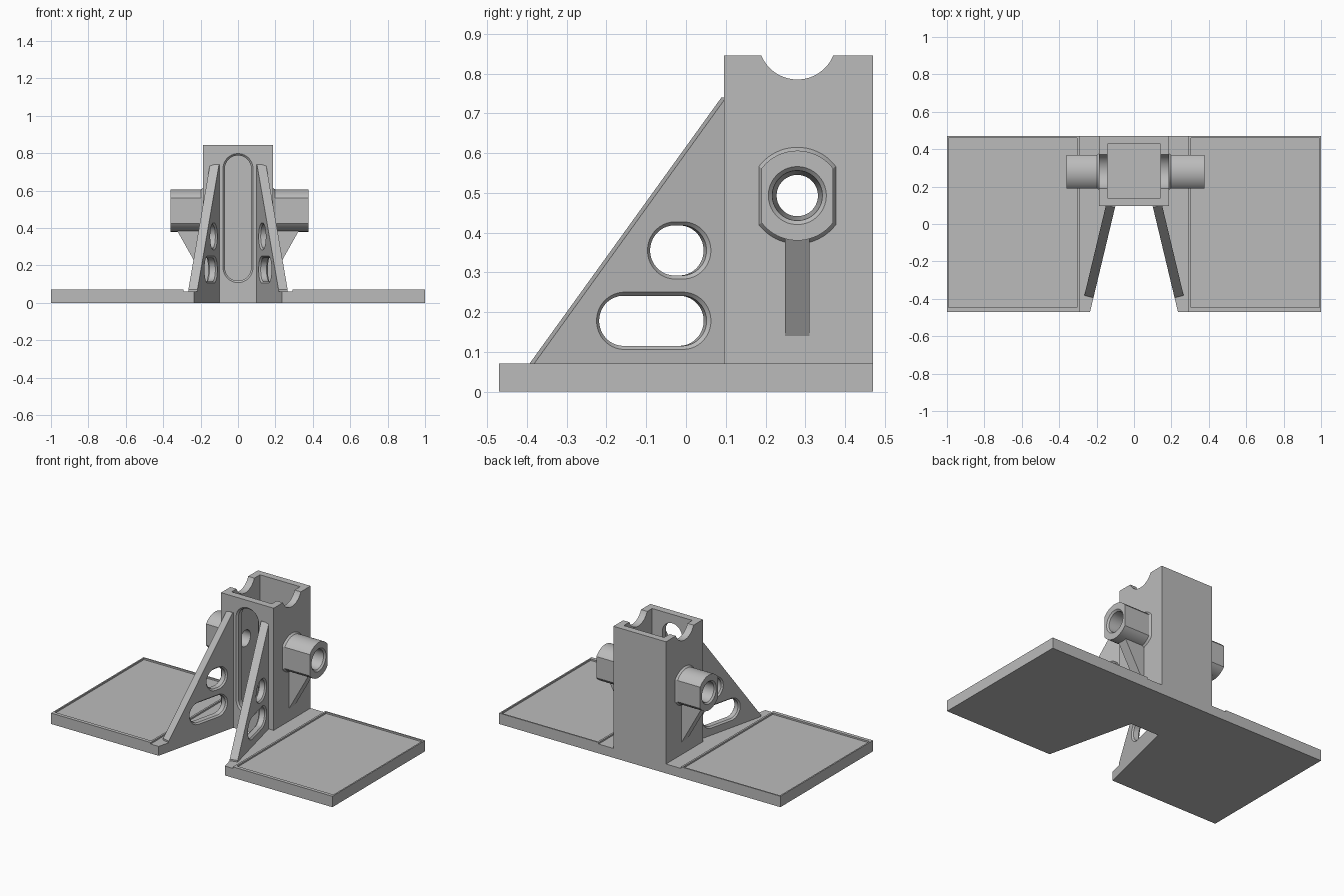
import bpy, bmesh, math
from mathutils import Matrix

cube = bpy.data.objects.get("Cube")
if cube:
    bpy.data.objects.remove(cube, do_unlink=True)

grey = bpy.data.materials.new("plain grey")
grey.use_nodes = True
GREY = (0.5, 0.5, 0.5, 1)
grey.diffuse_color = GREY
grey.node_tree.nodes["Principled BSDF"].inputs["Base Color"].default_value = GREY

# Outline points (u, v) at depth d, placed along the named axis
PLACE = {
    "x": lambda u, v, d: (d, u, v),
    "y": lambda u, v, d: (u, d, v),
    "z": lambda u, v, d: (u, v, d),
}


def loft(name, axis, sections):
    """Closed solid through a list of (depth, outline) sections."""
    bm = bmesh.new()
    rings = [[bm.verts.new(PLACE[axis](u, v, d)) for u, v in pts] for d, pts in sections]
    n = len(rings[0])
    for a, b in zip(rings, rings[1:]):
        for i in range(n):
            j = (i + 1) % n
            bm.faces.new((a[i], a[j], b[j], b[i]))
    bm.faces.new(rings[0])
    bm.faces.new(rings[-1])
    bmesh.ops.recalc_face_normals(bm, faces=bm.faces)
    mesh = bpy.data.meshes.new(name)
    bm.to_mesh(mesh)
    bm.free()
    mesh.materials.append(grey)
    obj = bpy.data.objects.new(name, mesh)
    bpy.context.scene.collection.objects.link(obj)
    return obj


def prism(name, axis, pts, d0, d1):
    return loft(name, axis, [(d0, pts), (d1, pts)])


def rect(u0, u1, v0, v1):
    return [(u0, v0), (u1, v0), (u1, v1), (u0, v1)]


def rounded(cu, cv, r, hu=0.0, hv=0.0, n=48):
    """Circle, stretched to a slot by hu or hv."""
    pts = []
    for i in range(n):
        a = 2 * math.pi * (i + 0.5) / n
        c, s = math.cos(a), math.sin(a)
        pts.append((cu + r * c + math.copysign(hu, c), cv + r * s + math.copysign(hv, s)))
    return pts


def finish(obj, cutters=()):
    """Cut the part, then shade it with sharp creases."""
    for c in cutters:
        c.hide_render = True
        mod = obj.modifiers.new("cut", "BOOLEAN")
        mod.operation, mod.solver, mod.object = "DIFFERENCE", "EXACT", c
    if cutters:
        bpy.context.view_layer.update()
        dg = bpy.context.evaluated_depsgraph_get()
        mesh = bpy.data.meshes.new_from_object(obj.evaluated_get(dg))
        obj.modifiers.clear()
        obj.data = mesh
        for c in cutters:
            bpy.data.objects.remove(c, do_unlink=True)
    obj.data.shade_smooth()
    obj.data.set_sharp_from_angle(angle=math.radians(25))
    return obj


HALF, DEPTH, FLOOR, TOP = 1.0, 0.47, 0.06, 0.07
COL, COL_FRONT, COL_TOP = 0.187, 0.095, 0.845
AXIS_Y, AXIS_Z = 0.28, 0.493
NOTCH_FRONT, NOTCH_BACK = 0.235, 0.10

# Base plate with a tapered notch at the front
finish(prism("base_plate", "z", [
    (-HALF, -DEPTH), (-NOTCH_FRONT, -DEPTH), (-NOTCH_BACK, COL_FRONT),
    (NOTCH_BACK, COL_FRONT), (NOTCH_FRONT, -DEPTH), (HALF, -DEPTH),
    (HALF, DEPTH), (-HALF, DEPTH)], 0, FLOOR))

# Hollow column: open top, front slot, cross bore and top cradle
column = prism("column", "z", rect(-COL, COL, COL_FRONT, DEPTH), FLOOR, COL_TOP)
finish(column, [
    prism("hollow_cutter", "z", rect(-0.143, 0.143, 0.14, 0.427), 0.07, 1),
    loft("slot_cutter", "y", [
        (COL_FRONT - 0.01, rounded(0, 0.453, 0.09, hv=0.265)),
        (COL_FRONT + 0.01, rounded(0, 0.453, 0.07, hv=0.265)),
        (0.2, rounded(0, 0.453, 0.07, hv=0.265))]),
    prism("bore_cutter", "x", rounded(AXIS_Y, AXIS_Z, 0.052), -0.3, 0.3),
    prism("cradle_cutter", "x", rounded(AXIS_Y, 0.883, 0.098, n=96), -0.3, 0.3),
])


def boss_outline(k):
    """Circle with two flat sides, scaled by k."""
    r, flat = 0.113, 0.09
    a = math.acos(flat / r)
    pts = []
    for start in (a, math.pi + a):
        for i in range(21):
            t = start + (math.pi - 2 * a) * i / 20
            pts.append((AXIS_Y + k * r * math.cos(t), AXIS_Z + k * r * math.sin(t)))
    return pts


def slot_cutter(cy, cz, hy, half):
    """Slot through a rib, chamfered on both faces."""
    r, c = 0.063, 0.009
    return loft("rib_slot_cutter", "x", [
        (d, rounded(cy, cz, r + e, hu=hy))
        for d, e in ((-half - c, 2 * c), (-half + c, 0), (half - c, 0), (half + c, 2 * c))])


slope = (NOTCH_FRONT - NOTCH_BACK) / (COL_FRONT + DEPTH)
angle = math.atan(slope)
stretch = 1 / math.cos(angle)

for s, side, reach in ((1, "left", 0.378), (-1, "right", 0.36)):
    # Raised rim around the tray
    rim = prism(side + "_tray_rim", "z", rect(*sorted((s * 0.292, s * HALF)), -DEPTH, DEPTH), FLOOR, TOP)
    finish(rim, [prism("tray_cutter", "z", rect(*sorted((s * 0.304, s * 0.991)), -0.447, 0.461), 0, 0.2)])

    # Side boss with flared foot and tapered bore
    boss = loft(side + "_boss", "x", [
        (s * (COL - 0.004), boss_outline(1.1)), (s * (COL + 0.012), boss_outline(1)),
        (s * reach, boss_outline(1))])
    finish(boss, [loft("boss_cutter", "x", [
        (s * d, rounded(AXIS_Y, AXIS_Z, r)) for d, r in (
            (0.1, 0.052), (COL, 0.052), (reach - 0.01, 0.063), (reach + 0.01, 0.083))])])

    # Gusset under the boss
    finish(prism(side + "_gusset", "y", [
        (s * 0.18, 0.14), (s * COL, 0.14), (s * 0.325, 0.385),
        (s * 0.325, 0.42), (s * 0.18, 0.42)], AXIS_Y - 0.031, AXIS_Y + 0.031))

    # Splayed triangular rib, built along y from the column, then turned
    half = 0.025
    y = lambda v: (v - COL_FRONT) * stretch
    rib = prism(side + "_rib", "x", [
        (y(-0.388), FLOOR), (y(0.12), FLOOR), (y(0.12), 0.74), (y(0.095), 0.74),
        (y(-0.388), TOP)], -half, half)
    finish(rib, [slot_cutter(y(-0.023), 0.355, 0.01, half),
                 slot_cutter(y(-0.087), 0.178, 0.076, half)])
    rib.data.transform(Matrix.Translation((s * (NOTCH_BACK + half * stretch), COL_FRONT, 0))
                       @ Matrix.Rotation(s * angle, 4, "Z"))
